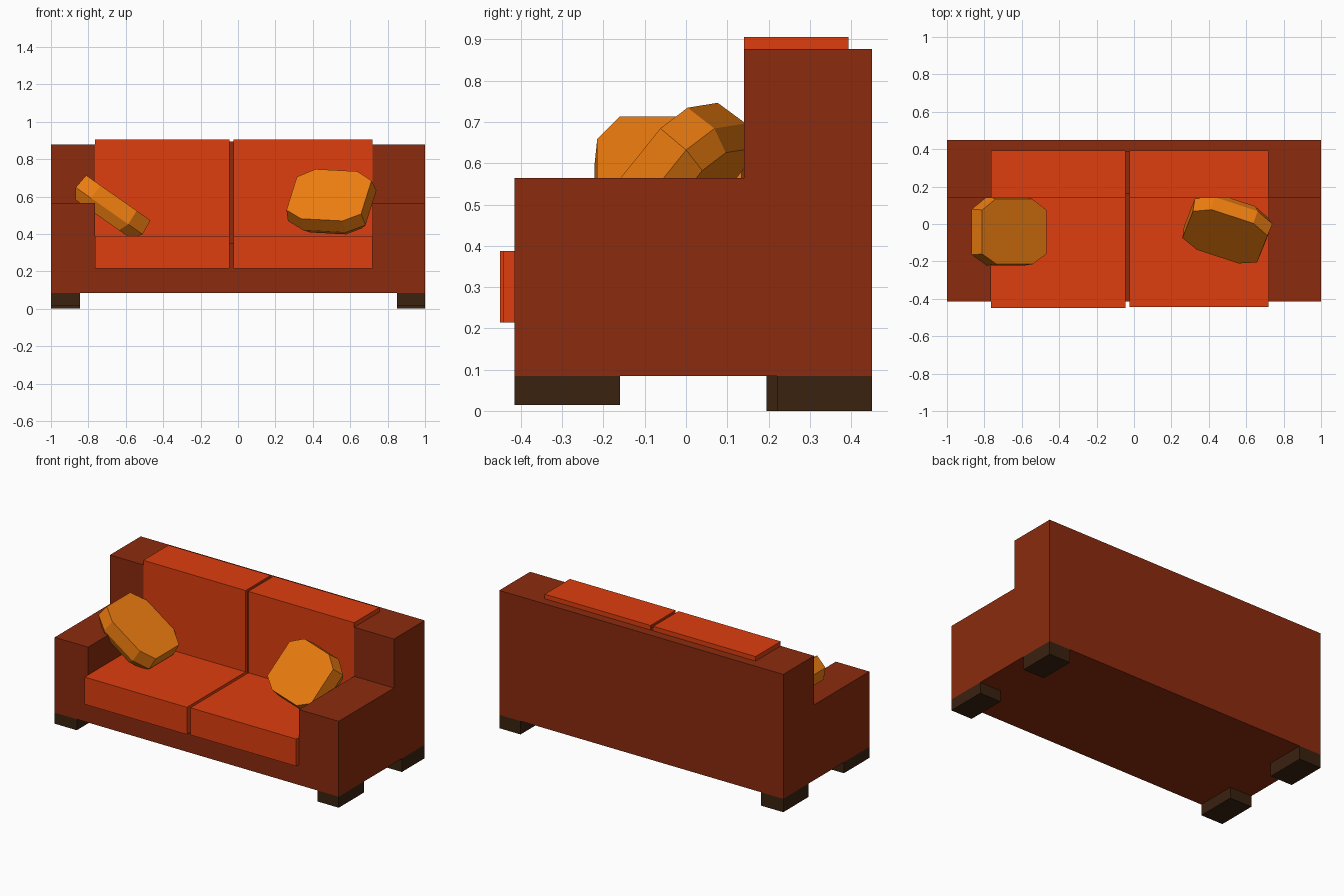
import bpy
from mathutils import Vector

if "Cube" in bpy.data.objects:
    bpy.data.objects.remove(bpy.data.objects["Cube"])


def material(name, rgb):
    m = bpy.data.materials.new(name)
    m.diffuse_color = (*rgb, 1)
    m.use_nodes = True
    m.node_tree.nodes["Principled BSDF"].inputs["Base Color"].default_value = m.diffuse_color
    return m


WOOD = material("dark_wood", (0.042, 0.016, 0.005))
FRAME = material("frame_fabric", (0.26, 0.024, 0.0044))
CUSHION = material("cushion_fabric", (0.73, 0.048, 0.0044))
PILLOW = material("pillow_fabric", (0.85, 0.205, 0.005))


def add_mesh(name, verts, faces, mat):
    me = bpy.data.meshes.new(name)
    me.from_pydata(verts, [], faces)
    me.materials.append(mat)
    ob = bpy.data.objects.new(name, me)
    bpy.context.collection.objects.link(ob)
    return ob


def loft(name, rings, mat):
    """Skin a stack of equal-length rings and cap both ends."""
    n = len(rings[0])
    faces = [tuple(reversed(range(n)))]
    for r in range(len(rings) - 1):
        a, b = r * n, (r + 1) * n
        faces += [(a + i, a + (i + 1) % n, b + (i + 1) % n, b + i) for i in range(n)]
    faces.append(tuple(range((len(rings) - 1) * n, len(rings) * n)))
    return add_mesh(name, [p for ring in rings for p in ring], faces, mat)


def extrude_x(name, profile, x0, x1, mat):
    """Extrude a counter-clockwise (y, z) profile along x."""
    return loft(name, [[(x, y, z) for y, z in profile] for x in (x0, x1)], mat)


def box(name, x0, x1, y0, y1, z0, z1, mat):
    return extrude_x(name, [(y0, z0), (y1, z0), (y1, z1), (y0, z1)], x0, x1, mat)


# Arms with the stepped back corner post
LEFT, RIGHT = -0.765, 0.72
side = [(-0.415, 0.085), (0.45, 0.085), (0.45, 0.877), (0.14, 0.877), (0.14, 0.565), (-0.415, 0.565)]
extrude_x("left_arm", side, -1, LEFT, FRAME)
extrude_x("right_arm", side, RIGHT, 1, FRAME)

# Base and back in one L-shaped body, plus the strip in the back cushion gap
body = [(-0.415, 0.085), (0.45, 0.085), (0.45, 0.877), (0.16, 0.877), (0.16, 0.35), (-0.415, 0.35)]
extrude_x("base_and_back", body, LEFT, RIGHT, FRAME)
box("back_gap_strip", -0.045, -0.025, 0.16, 0.39, 0.877, 0.895, FRAME)

# Seat and back cushions
for label, x0, x1, front in (("left", LEFT, -0.045, -0.45), ("right", -0.025, RIGHT, -0.443)):
    box(label + "_seat_cushion", x0, x1, front, 0.16, 0.215, 0.388, CUSHION)
    box(label + "_back_cushion", x0, x1, 0.14, 0.393, 0.388, 0.906, CUSHION)

# Block legs
for label, x0, x1, back_y in (("left", -1, -0.845, 0.195), ("right", 0.85, 1, 0.22)):
    box(label + "_front_leg", x0, x1, -0.415, -0.16, 0.015, 0.085, WOOD)
    box(label + "_back_leg", x0, x1, back_y, 0.45, 0, 0.085, WOOD)

# Eight-sided throw pillows: flat front, wide rim, smaller back
OCTAGON = [(0.21, -0.12), (0.21, 0.115), (0.115, 0.175), (-0.12, 0.175),
           (-0.21, 0.115), (-0.21, -0.12), (-0.115, -0.175), (0.12, -0.175)]


def pillow(name, centre, across, normal):
    c, u = Vector(centre), Vector(across).normalized()
    n = Vector(normal).normalized()
    v = n.cross(u).normalized()
    n = u.cross(v)
    rings = [[c + u * a * s + v * b * s - n * d for a, b in OCTAGON]
             for d, s in ((0.14, 0.86), (0.085, 1.04), (0, 1))]
    loft(name, rings, PILLOW)


pillow("left_pillow", (-0.64, -0.04, 0.593), (0.82, 0, -0.575), (0.575, 0, 0.82))
pillow("right_pillow", (0.487, -0.067, 0.608), (0.95, -0.31, -0.05), (-0.2, -0.73, 0.65))
